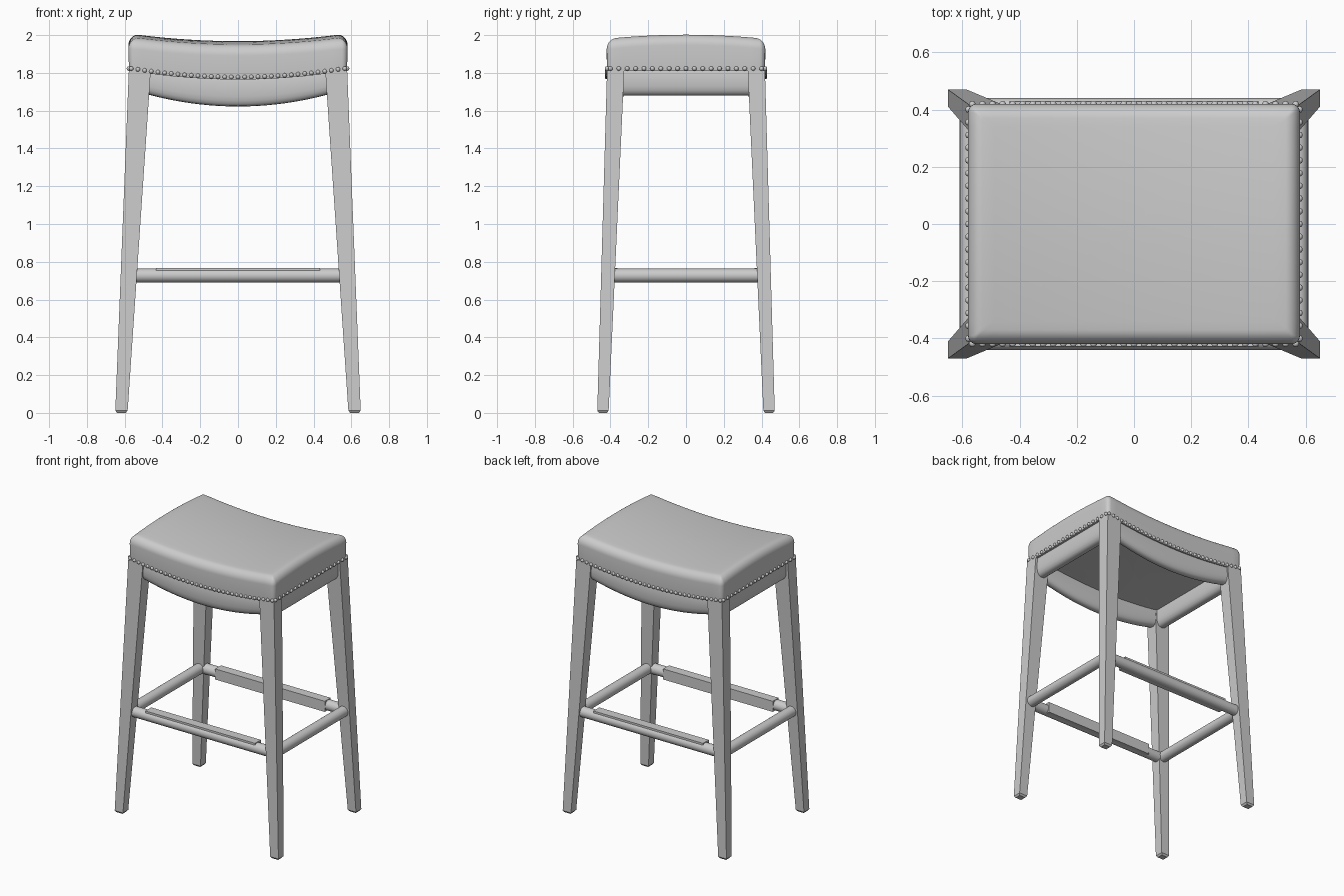
import bpy, bmesh, math
from mathutils import Matrix, Vector

if "Cube" in bpy.data.objects:
    bpy.data.objects.remove(bpy.data.objects["Cube"])

grey = bpy.data.materials.new("plain grey")
grey.diffuse_color = (0.6, 0.6, 0.6, 1)
grey.use_nodes = True
grey.node_tree.nodes["Principled BSDF"].inputs["Base Color"].default_value = grey.diffuse_color


def finish(name, bm, angle=40):
    bmesh.ops.recalc_face_normals(bm, faces=bm.faces[:])
    me = bpy.data.meshes.new(name)
    bm.to_mesh(me)
    bm.free()
    me.materials.append(grey)
    me.shade_smooth()
    me.set_sharp_from_angle(angle=math.radians(angle))
    ob = bpy.data.objects.new(name, me)
    bpy.context.collection.objects.link(ob)
    return ob


def loft(name, rings, angle=40):
    """Skin a list of closed rings and cap both ends."""
    bm = bmesh.new()
    vs = [[bm.verts.new(p) for p in r] for r in rings]
    n = len(vs[0])
    for a, b in zip(vs, vs[1:]):
        for i in range(n):
            j = (i + 1) % n
            bm.faces.new((a[i], a[j], b[j], b[i]))
    bm.faces.new(vs[0])
    bm.faces.new(vs[-1])
    return finish(name, bm, angle)


def box(name, lo, hi):
    bm = bmesh.new()
    bmesh.ops.create_cube(bm, size=1)
    lo, hi = Vector(lo), Vector(hi)
    for v in bm.verts:
        v.co = Vector([(a + b) / 2 + c * (b - a) for a, b, c in zip(lo, hi, v.co)])
    return finish(name, bm, 30)


# Seat curves
HX, HY, R = 0.58, 0.42, 0.03


def seat_bottom(x):
    return 1.765 + 0.045 * (min(abs(x) / 0.56, 1)) ** 2


def seat_top(x, y):
    t = min(abs(x) / 0.53, 1)
    return 1.968 + 0.034 * t * t - 0.02 * (y / 0.4) ** 2


def outline(d):
    """Rounded rectangle inset by d, with many points along the sides."""
    r = max(R - d, 0.008)
    hx, hy = HX - d - r, HY - d - r
    pts = []
    corners = [(1, 1), (-1, 1), (-1, -1), (1, -1)]
    for k, (sx, sy) in enumerate(corners):
        for i in range(5):
            a = math.pi / 2 * (k + i / 4)
            pts.append((sx * hx + r * math.cos(a), sy * hy + r * math.sin(a)))
        nx, ny = corners[(k + 1) % 4]
        p = pts[-1]
        a = math.pi / 2 * (k + 1)
        q = (nx * hx + r * math.cos(a), ny * hy + r * math.sin(a))
        m = 24 if k % 2 == 0 else 16
        pts += [(p[0] + (q[0] - p[0]) * i / m, p[1] + (q[1] - p[1]) * i / m) for i in range(1, m)]
    return pts


# Seat: underside, walls, rounded rim, saddle top
rings = []
for s in (0.02, 0.35, 0.7, 0.97):
    rings.append([(x * s, y * s, seat_bottom(x * s)) for x, y in outline(0)])
rings.append([(x, y, seat_bottom(x)) for x, y in outline(0.004)])
rings.append([(x, y, seat_bottom(x) + 0.03) for x, y in outline(0.002)])
D, DROP = 0.05, 0.055
for i in range(8):
    a = math.pi / 2 * i / 7
    d = D * (1 - math.cos(a))
    rings.append([(x, y, seat_top(x, y) - DROP * (1 - math.sin(a))) for x, y in outline(d)])
for s in (0.92, 0.84, 0.74, 0.62, 0.5, 0.37, 0.24, 0.12, 0.01):
    rings.append([(x * s, y * s, seat_top(x * s, y * s)) for x, y in outline(D)])
loft("seat_cushion", rings, 50)

# Nail heads along the lower edge of the cushion
bm = bmesh.new()
spots = []
NX, NY = 32, 19
for i in range(NX + 1):
    x = -0.565 + 1.13 * i / NX
    spots += [(x, s * 0.418, seat_bottom(x) + 0.013) for s in (-1, 1)]
for i in range(NY):
    y = -0.4 + 0.8 * i / (NY - 1)
    spots += [(s * 0.578, y, seat_bottom(0.58) + 0.013) for s in (-1, 1)]
for p in spots:
    bmesh.ops.create_uvsphere(bm, u_segments=10, v_segments=6, radius=0.012,
                              matrix=Matrix.Translation(p))
finish("nail_heads", bm, 60)

# Tapered splayed legs with a chamfered foot
for fy, sy in (("front", -1), ("back", 1)):
    for fx, sx in (("left", -1), ("right", 1)):
        rings = []
        for z, e in ((0, 0.009), (0.012, 0), (1.812, 0)):
            t = z / 1.812
            x0, x1 = 0.585 - 0.123 * t + e, 0.65 - 0.072 * t - e
            y0, y1 = 0.41 - 0.083 * t + e, 0.47 - 0.052 * t - e
            rings.append([(sx * x, sy * y, z) for x, y in
                          ((x0, y0), (x1, y0), (x1, y1), (x0, y1))])
        loft(f"{fy}_{fx}_leg", rings, 30)


# Rounded aprons under the seat
def oval(c, hw, z0, z1, n=20):
    """Slightly squared oval: (across, height) pairs."""
    pts = []
    for i in range(n):
        a = 2 * math.pi * i / n
        ca, sa = math.cos(a), math.sin(a)
        pts.append((c + hw * math.copysign(abs(ca) ** 0.75, ca),
                    (z0 + z1) / 2 + (z1 - z0) / 2 * math.copysign(abs(sa) ** 0.75, sa)))
    return pts


for name, s in (("front", -1), ("back", 1)):
    rings = []
    for i in range(25):
        x = -0.5 + i / 24
        rings.append([(x, s * y, z) for y, z in
                      oval(0.37, 0.04, 1.622 + 0.062 * (x / 0.47) ** 2, seat_bottom(x) + 0.04)])
    loft(f"{name}_apron", rings, 50)
for name, s in (("left", -1), ("right", 1)):
    loft(f"{name}_apron", [[(s * x, y, z) for x, z in oval(0.52, 0.045, 1.68, 1.85)]
                           for y in (-0.36, 0.36)], 50)


# Round stretchers between the legs
def rod(name, along_x, c, half, z=0.727, r=0.037, n=24):
    rings = []
    for e in (-half, half):
        ring = []
        for i in range(n):
            a = 2 * math.pi * i / n
            u, w = c + r * math.cos(a), z + r * math.sin(a)
            ring.append((e, u, w) if along_x else (u, e, w))
        rings.append(ring)
    loft(name, rings, 40)


for name, s in (("front", -1), ("back", 1)):
    rod(f"{name}_stretcher", True, s * 0.403, 0.57)
    # Kick plate: flat top and inner face over the rod
    y = sorted((s * 0.362, s * 0.428))
    box(f"{name}_plate_top", (-0.435, y[0], 0.752), (0.435, y[1], 0.768))
    y = sorted((s * 0.362, s * 0.392))
    box(f"{name}_plate_inner", (-0.435, y[0], 0.692), (0.435, y[1], 0.768))
for name, s in (("left", -1), ("right", 1)):
    rod(f"{name}_stretcher", False, s * 0.572, 0.4)
